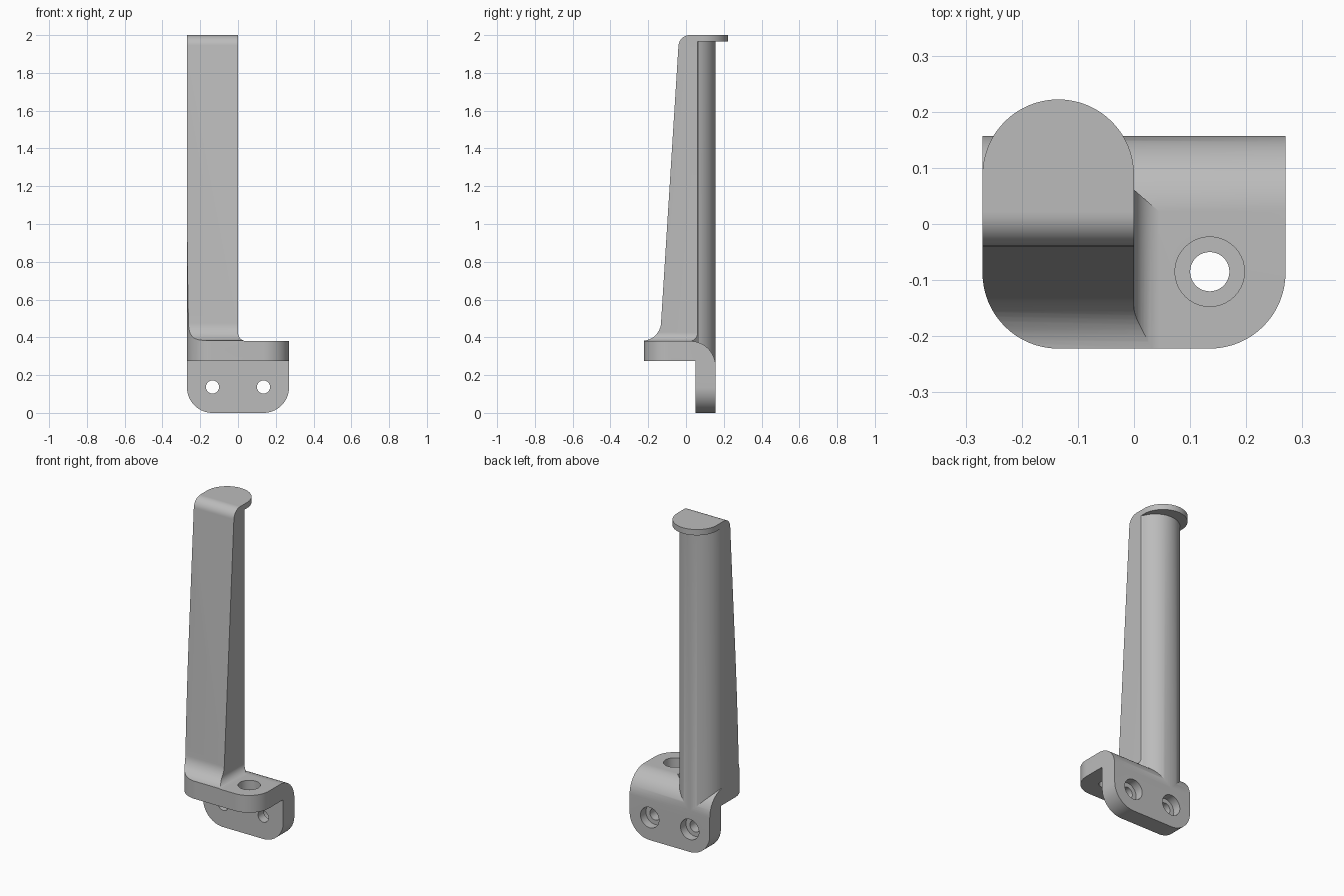
import bpy, bmesh, math

old = bpy.data.objects.get("Cube")
if old:
    bpy.data.objects.remove(old, do_unlink=True)

grey = bpy.data.materials.new("light grey")
grey.use_nodes = True
colour = (0.5, 0.5, 0.5, 1)
grey.diffuse_color = colour
grey.node_tree.nodes["Principled BSDF"].inputs["Base Color"].default_value = colour

R = 0.135      # main corner radius
W = 0.27       # half width
BACK, FRONT = 0.157, -0.222


def arc(cx, cy, r, start, end, n=20):
    steps = [math.radians(start + (end - start) * i / n) for i in range(n + 1)]
    return [(cx + r * math.cos(a), cy + r * math.sin(a)) for a in steps]


def prism(name, points, axis, low, high):
    """Extrude a 2D outline along one axis; outline is (y,z), (x,z) or (x,y)."""
    place = {"x": lambda p, d: (d, p[0], p[1]),
             "y": lambda p, d: (p[0], d, p[1]),
             "z": lambda p, d: (p[0], p[1], d)}[axis]
    bm = bmesh.new()
    rings = [[bm.verts.new(place(p, d)) for p in points] for d in (low, high)]
    for ring in rings:
        bm.faces.new(ring)
    for i in range(len(points)):
        j = (i + 1) % len(points)
        bm.faces.new((rings[0][i], rings[0][j], rings[1][j], rings[1][i]))
    bmesh.ops.recalc_face_normals(bm, faces=bm.faces)
    mesh = bpy.data.meshes.new(name)
    bm.to_mesh(mesh)
    bm.free()
    mesh.materials.append(grey)
    obj = bpy.data.objects.new(name, mesh)
    bpy.context.collection.objects.link(obj)
    return obj


def combine(obj, other, operation):
    """Apply a boolean and discard the second object."""
    bpy.context.view_layer.objects.active = obj
    mod = obj.modifiers.new("cut", "BOOLEAN")
    mod.operation, mod.object, mod.solver = operation, other, "EXACT"
    bpy.ops.object.modifier_apply(modifier=mod.name)
    bpy.data.objects.remove(other, do_unlink=True)


# Angled bracket: bent side profile trimmed by rounded plan and front outlines
bend = [(FRONT, 0.275), (0.05, 0.275), (0.05, 0), (BACK, 0)]
bend += arc(BACK - R, 0.38 - R, R, 0, 90) + [(FRONT, 0.38)]
bracket = prism("mounting_bracket", bend, "x", -W, W)
shelf_plan = (arc(-W + R, FRONT + R, R, 180, 270) + arc(W - R, FRONT + R, R, 270, 360)
              + [(W, 0.3), (-W, 0.3)])
combine(bracket, prism("plan_trim", shelf_plan, "z", -0.1, 0.5), "INTERSECT")
plate_face = (arc(-W + R, R, R, 180, 270) + arc(W - R, R, R, 270, 360)
              + [(W, 0.5), (-W, 0.5)])
combine(bracket, prism("face_trim", plate_face, "y", -0.4, 0.4), "INTERSECT")

# Post: tapered side profile with a flared foot and a rounded top edge
side = [(FRONT - 0.02, 0.3), (0.06, 0.3), (0.06, 0.2), (BACK + 0.02, 0.2),
        (BACK + 0.02, 2)]
side += arc(0.02, 1.94, 0.06, 90, 176, 12)
side += arc(-0.232, 0.482, 0.1, -4, -90, 14)
post = prism("post", side, "x", -W - 0.02, 0.08)
flare = [(-W, 0.15), (0.045, 0.15)] + arc(0.045, 0.425, 0.045, 270, 180, 10)
flare += [(0, 2.1), (-W, 2.1)]
combine(post, prism("flare_trim", flare, "y", -0.4, 0.4), "INTERSECT")
post_plan = (arc(-R, BACK - R, R, 20, 180, 36) + arc(-W + R, FRONT + R, R, 180, 270)
             + [(0.045, FRONT), (0.045, 0.022)])
combine(post, prism("post_trim", post_plan, "z", 0.1, 2.1), "INTERSECT")

# Round-ended lip overhanging the back of the post
lip = arc(-R, 0.222 - R, R, 0, 180, 40) + [(-W, 0.022), (0, 0.022)]
combine(post, prism("lip", lip, "z", 1.965, 2), "UNION")
combine(bracket, post, "UNION")

# Counterbored screw holes: one down through the shelf, two through the plate
def bore(cx, cy, axis, ends, recess):
    for radius, (low, high) in ((0.035, ends), (0.062, recess)):
        circle = arc(cx, cy, radius, 0, 360, 40)[:-1]
        combine(bracket, prism("bore", circle, axis, low, high), "DIFFERENCE")


bore(R, -0.085, "z", (0.2, 0.5), (0.325, 0.5))
for x in (-R, R):
    bore(x, 0.137, "y", (0, 0.3), (0.105, 0.3))

# Smooth the curves, keep the edges crisp
bracket.name = "hook_bracket"
bpy.ops.object.select_all(action="DESELECT")
bracket.select_set(True)
bpy.context.view_layer.objects.active = bracket
bpy.ops.object.shade_smooth_by_angle(angle=math.radians(25))
